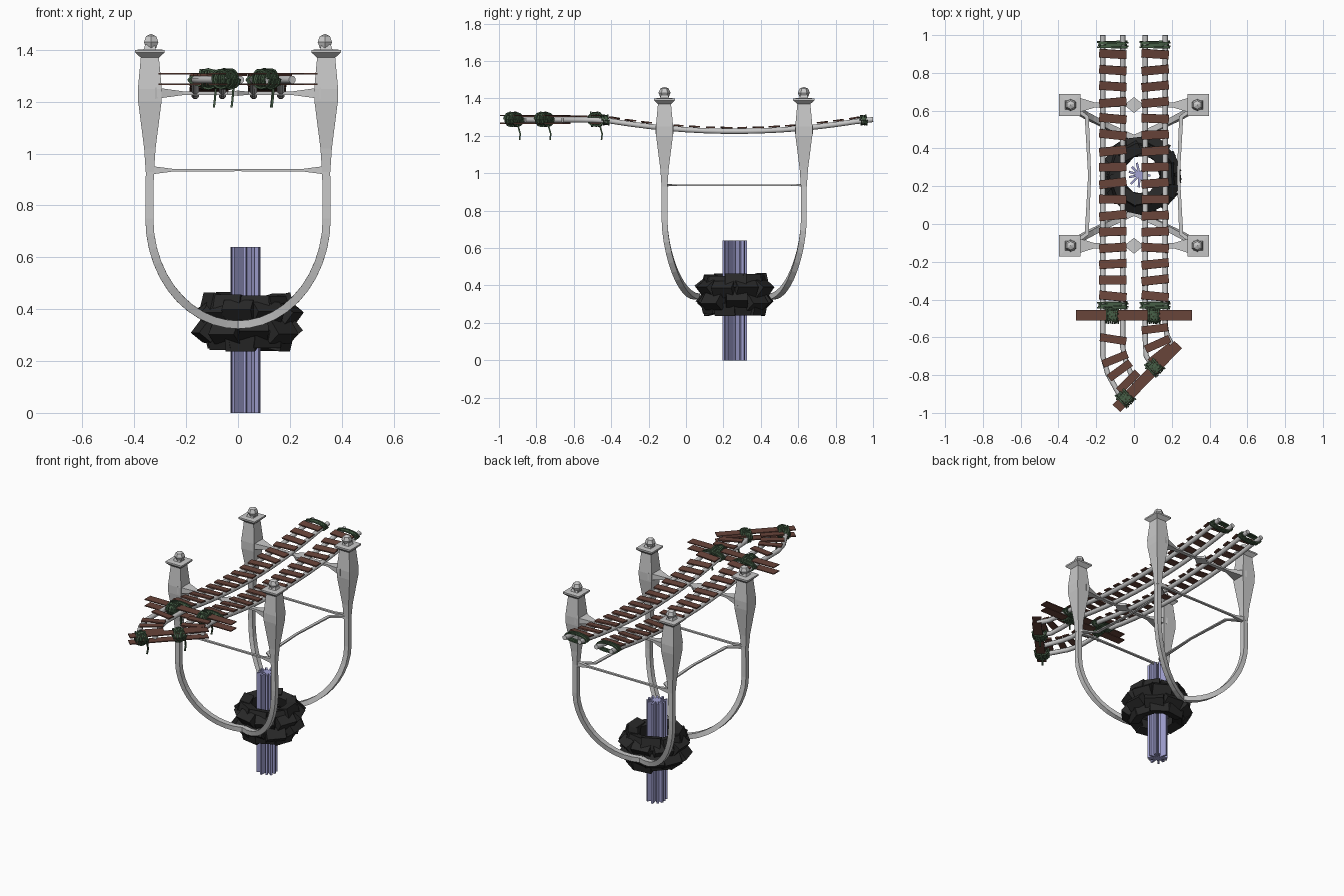
import bpy, bmesh, random
from math import sin, cos, pi, radians
from mathutils import Vector, Matrix

random.seed(4)
cube = bpy.data.objects.get("Cube")
if cube:
    bpy.data.objects.remove(cube, do_unlink=True)


def material(name, rgb):
    m = bpy.data.materials.new(name)
    m.use_nodes = True
    m.diffuse_color = (*rgb, 1)
    m.node_tree.nodes["Principled BSDF"].inputs["Base Color"].default_value = (*rgb, 1)
    return m


GREY = material("pale_grey", (0.58, 0.58, 0.58))
BROWN = material("brown_wood", (0.14, 0.058, 0.042))
GREEN = material("green_rope", (0.06, 0.11, 0.06))
BLACK = material("black_stone", (0.022, 0.022, 0.022))
LILAC = material("lilac_crystal", (0.36, 0.36, 0.65))
MID_Y = 0.2575


def finish(bm, name, mat, smooth=False):
    bmesh.ops.recalc_face_normals(bm, faces=bm.faces)
    me = bpy.data.meshes.new(name)
    bm.to_mesh(me)
    bm.free()
    me.materials.append(mat)
    ob = bpy.data.objects.new(name, me)
    bpy.context.collection.objects.link(ob)
    if smooth:
        bpy.context.view_layer.objects.active = ob
        ob.select_set(True)
        bpy.ops.object.shade_smooth_by_angle(angle=radians(50))
        ob.select_set(False)
    return ob


def sweep(bm, path, sizes, ref, sides=4):
    """Carry an n-sided section along a path; sizes are half-widths (across, along ref)."""
    path = [Vector(p) for p in path]
    ref, rings = Vector(ref), []
    grow = 1 / cos(pi / sides) if sides == 4 else 1
    for i, p in enumerate(path):
        t = (path[min(i + 1, len(path) - 1)] - path[max(i - 1, 0)]).normalized()
        u = t.cross(ref).normalized()
        v = u.cross(t)
        a, b = sizes[i] if isinstance(sizes, list) else (sizes, sizes)
        angles = [2 * pi * (k + 0.5) / sides for k in range(sides)]
        rings.append([bm.verts.new(p + grow * (u * a * cos(q) + v * b * sin(q))) for q in angles])
    for r, s in zip(rings, rings[1:]):
        for k in range(sides):
            j = (k + 1) % sides
            bm.faces.new((r[k], r[j], s[j], s[k]))
    bm.faces.new(rings[0])
    bm.faces.new(rings[-1])


def box(bm, centre, size, rot):
    m = Matrix.Translation(centre) @ rot.to_4x4() @ Matrix.Diagonal((*size, 1))
    bmesh.ops.create_cube(bm, size=1, matrix=m)


def turn(degrees, axis="Z"):
    return Matrix.Rotation(radians(degrees), 3, axis)


# Four posts, each with a curved leg and a ball finial
profile = [(0.93, 0.016), (1.02, 0.022), (1.2, 0.045), (1.25, 0.046), (1.37, 0.035),
           (1.39, 0.057), (1.4, 0.057), (1.402, 0.024), (1.42, 0.018)]
for sx in (-1, 1):
    for sy in (-1, 1):
        tag = ("right" if sx < 0 else "left") + ("_front" if sy < 0 else "_back")
        y = MID_Y + sy * 0.3725
        bm = bmesh.new()
        sweep(bm, [(sx * 0.34, y, z) for z, w in profile], [(w, w) for z, w in profile], (0, 1, 0))
        finish(bm, tag + "_post", GREY)

        bm = bmesh.new()
        arc = [pi / 2 * k / 11 for k in range(12)]
        path = [(sx * 0.34, y, 0.94)]
        path += [(sx * 0.342 * cos(a), y - sy * 0.175 * (1 - cos(a)) ** 0.85, 0.75 - 0.41 * sin(a))
                 for a in arc]
        sweep(bm, path, 0.0155, (0, 1, 0))
        finish(bm, tag + "_leg", GREY)

        bm = bmesh.new()
        bmesh.ops.create_uvsphere(bm, u_segments=6, v_segments=4, radius=0.032,
                                  matrix=Matrix.Translation((sx * 0.335, y, 1.43)))
        finish(bm, tag + "_finial", GREY)

# Cross beams with flared ends and a central boss, plus thin ties below
for sy, tag in ((-1, "front"), (1, "back")):
    y = MID_Y + sy * 0.3725
    half = [(0.32, 0.048, 0.022), (0.21, 0.014, 0.007), (0.04, 0.01, 0.006)]
    stations = [(-x, w, h) for x, w, h in half] + [(0, 0.042, 0.01)] + half[::-1]
    bm = bmesh.new()
    sweep(bm, [(x, y, 1.233) for x, w, h in stations], [(w, h) for x, w, h in stations], (0, 0, 1))
    finish(bm, tag + "_beam", GREY)

    bm = bmesh.new()
    sweep(bm, [(x, y, 0.936) for x in (-0.335, -0.25, 0, 0.25, 0.335)],
          [(0.014, 0.016), (0.008, 0.005), (0.008, 0.004), (0.008, 0.005), (0.014, 0.016)], (0, 0, 1))
    finish(bm, tag + "_tie", GREY)
for sx, tag in ((-1, "right"), (1, "left")):
    bm = bmesh.new()
    sweep(bm, [(sx * x, MID_Y + d, 0.936) for x, d in
               ((0.335, -0.37), (0.25, -0.31), (0.235, 0), (0.25, 0.31), (0.335, 0.37))],
          [(0.014, 0.006), (0.011, 0.004), (0.008, 0.004), (0.011, 0.004), (0.014, 0.006)], (0, 0, 1))
    finish(bm, tag + "_side_tie", GREY)

# Crystal pillar made of radial fins
bm = bmesh.new()
for k in range(11):
    rot = turn(360 * k / 11 + random.uniform(-6, 6))
    r = random.uniform(0.056, 0.068)
    box(bm, Vector((0.03, 0.26, 0.32)) + rot @ Vector((r / 2, 0, 0)), (r, 0.012, 0.64), rot)
finish(bm, "crystal_pillar", LILAC)

# Ring of rough stone blocks: height, radius, tilt, radial depth, block height
bm = bmesh.new()
tiers = [(0.415, 0.135, -14, 0.06, 0.075), (0.385, 0.16, 38, 0.06, 0.07),
         (0.32, 0.16, -38, 0.06, 0.07), (0.285, 0.135, 14, 0.06, 0.07)]
for n, (z, r, tilt, depth, height) in enumerate(tiers):
    for k in range(9):
        rot = turn(40 * k + 20 * (n % 2) + random.uniform(-5, 5))
        at = Vector((0.038, 0.26, z + random.uniform(-0.008, 0.008)))
        at += rot @ Vector((r + random.uniform(-0.008, 0.008), 0, 0))
        box(bm, at, (depth, 0.115, height), rot @ turn(tilt, "Y"))
finish(bm, "stone_ring", BLACK)


def deck(y):
    """Height of the sagging walkway rails."""
    return 1.285 if y < -0.42 else min(1.287, 1.224 + 0.125 * (y - 0.26) ** 2)


# Rails of the two walkways, bending at the front end
rails = {"right_outer_rail": (-0.165, [(-0.165, -0.7), (-0.14, -0.79), (-0.06, -0.935)]),
         "right_inner_rail": (-0.06, [(-0.06, -0.65), (-0.045, -0.72), (0.01, -0.86)]),
         "left_inner_rail": (0.06, [(0.06, -0.62), (0.065, -0.7), (0.11, -0.77)]),
         "left_outer_rail": (0.165, [(0.165, -0.53), (0.175, -0.59), (0.21, -0.66)])}
for name, (x, bend) in rails.items():
    points = [(x, 1 - 0.1 * k) for k in range(16)] + bend
    bm = bmesh.new()
    sweep(bm, [(px, py, deck(py)) for px, py in points], 0.015, (0, 0, 1), 8)
    finish(bm, name, GREY, True)

# Slats across both walkways, then the fanned slats at the bend
for x, tag in ((-0.112, "right"), (0.112, "left")):
    bm = bmesh.new()
    for k in range(16):
        y = 0.9 - 0.0855 * k
        slope = 0 if y < -0.42 else 0.25 * (y - 0.26)
        rot = turn(random.uniform(-7, 7)) @ Matrix.Rotation(slope, 3, "X")
        box(bm, (x, y, deck(y) + 0.02), (0.145, 0.046, 0.008), rot)
    fan = [(-0.11, -0.61, -9), (-0.1, -0.715, 22), (-0.075, -0.775, 36), (-0.03, -0.835, 45)]
    if x > 0:
        fan = [(0.11, -0.555, 7), (0.125, -0.635, 24), (0.14, -0.69, 38)]
    for px, py, a in fan:
        box(bm, (px, py, 1.304), (0.14, 0.042, 0.008), turn(a))
    finish(bm, tag + "_slats", BROWN)

# Paired clamp planks above and below the rails
for name, at, length, a in (("cross_plank", (0, -0.482), 0.615, 0),
                            ("end_plank", (0.07, -0.807), 0.47, 46)):
    bm = bmesh.new()
    for z in (1.267, 1.308):
        box(bm, (*at, z), (length, 0.056, 0.006), turn(a))
    finish(bm, name + "_pair", BROWN)


def coil(bm, centre, angle, across, tall, length, turns):
    """Rope wound around a horizontal axis."""
    axis = turn(angle) @ Vector((1, 0, 0))
    side = axis.cross((0, 0, 1))
    path, steps = [], turns * 12
    for k in range(steps + 1):
        q = 2 * pi * k / 12
        wobble = 1 + 0.06 * sin(q * 0.37)
        path.append(Vector(centre) + axis * length * (k / steps - 0.5)
                    + side * across * cos(q) * wobble + Vector((0, 0, tall * sin(q) * wobble)))
    sweep(bm, path, 0.004, axis)


# Rope bindings around the rail pairs
for x, tag in ((-0.112, "right"), (0.112, "left")):
    for y, end in ((0.95, "back"), (-0.43, "front")):
        bm = bmesh.new()
        coil(bm, (x, y, deck(y)), 90, 0.075, 0.024, 0.036, 4)
        finish(bm, f"{tag}_{end}_binding", GREEN)

# Rope lashings on the clamp planks, with loose hanging ends
for k, (x, y, a) in enumerate(((-0.115, -0.482, 0), (0.105, -0.482, 0),
                               (-0.047, -0.92, 46), (0.108, -0.757, 46))):
    bm = bmesh.new()
    coil(bm, (x, y, 1.288), a, 0.042, 0.034, 0.064, 6)
    coil(bm, (x, y, 1.288), a + 90, 0.034, 0.036, 0.06, 5)
    coil(bm, (x, y, 1.288), a + 40, 0.042, 0.032, 0.03, 3)
    sweep(bm, [(x + 0.03, y + 0.02, 1.26), (x + 0.026, y + 0.034, 1.21), (x + 0.022, y + 0.03, 1.178)],
          0.004, (0, 1, 0))
    finish(bm, f"lashing_{k + 1}", GREEN)
